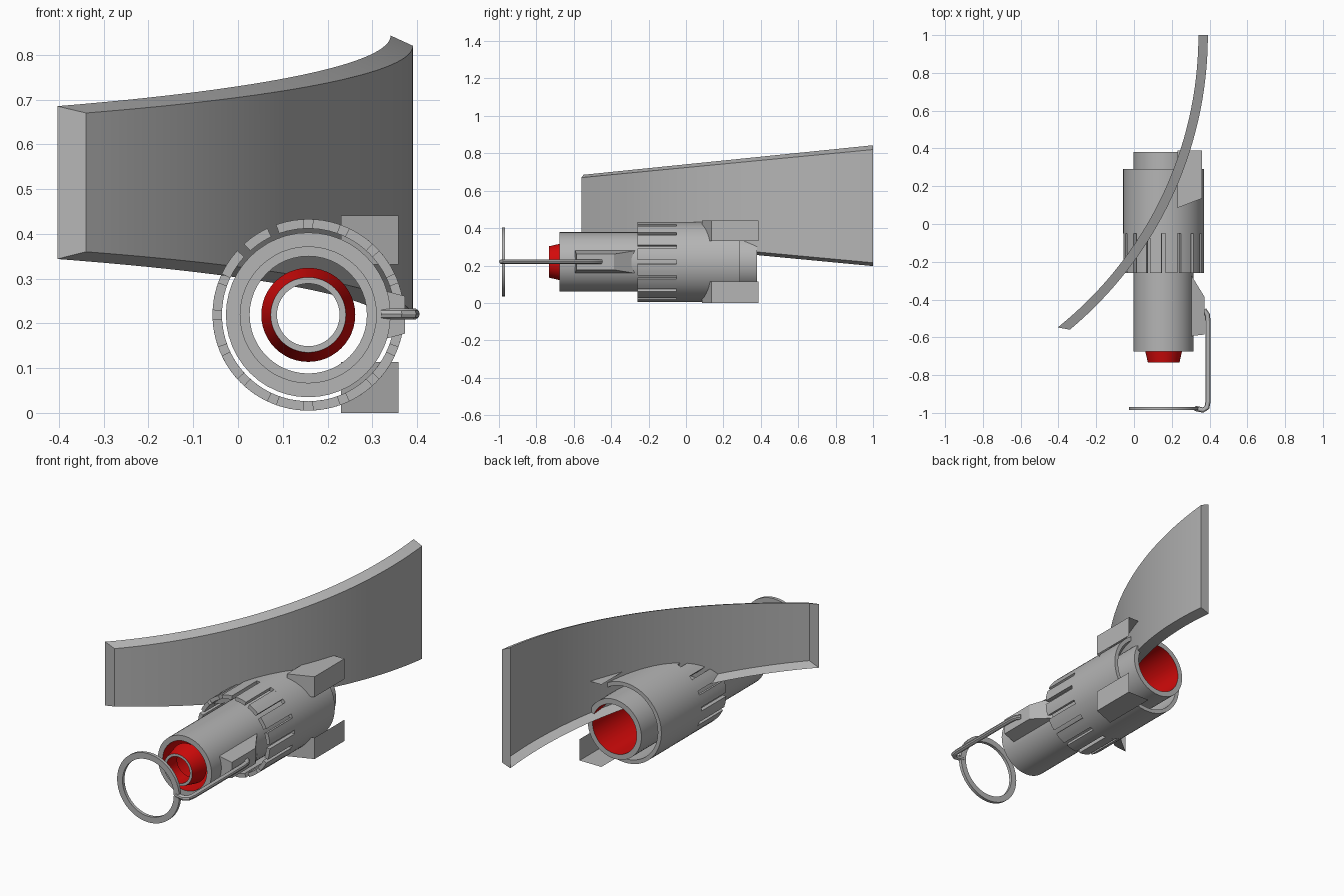
import bpy, bmesh, math
from mathutils import Vector

if "Cube" in bpy.data.objects:
    bpy.data.objects.remove(bpy.data.objects["Cube"])

CX, CZ = 0.157, 0.219  # axis of the barrel


def material(name, color):
    m = bpy.data.materials.new(name)
    m.use_nodes = True
    m.diffuse_color = color
    m.node_tree.nodes["Principled BSDF"].inputs["Base Color"].default_value = color
    return m


GREY = material("grey metal", (0.46, 0.46, 0.46, 1))
RED = material("red lining", (0.65, 0.003, 0.003, 1))


def finish(name, bm):
    bmesh.ops.recalc_face_normals(bm, faces=bm.faces)
    mesh = bpy.data.meshes.new(name)
    bm.to_mesh(mesh)
    bm.free()
    obj = bpy.data.objects.new(name, mesh)
    bpy.context.collection.objects.link(obj)
    mesh.materials.append(GREY)
    mesh.materials.append(RED)
    bpy.ops.object.select_all(action="DESELECT")
    obj.select_set(True)
    bpy.context.view_layer.objects.active = obj
    bpy.ops.object.shade_smooth_by_angle(angle=math.radians(30))


def loft(bm, sections, closed=False, red=(), skip=(), end_cap=True):
    """Skin a row of cross-sections; red and skip list coloured and open strips."""
    rings = [[bm.verts.new(p) for p in s] for s in sections]
    count = len(rings[0])
    pairs = list(zip(rings, rings[1:]))
    if closed:
        pairs.append((rings[-1], rings[0]))
    else:
        bm.faces.new(rings[0])
        if end_cap:
            bm.faces.new(rings[-1])
    for a, b in pairs:
        for i in range(count):
            if i in skip:
                continue
            j = (i + 1) % count
            face = bm.faces.new((a[i], a[j], b[j], b[i]))
            face.material_index = int(i in red)


def spin(profile, angle):
    c, s = math.cos(angle), math.sin(angle)
    return [(CX + r * c, y, CZ + r * s) for r, y in profile]


def lathe(name, profile, red=(), steps=48):
    bm = bmesh.new()
    loft(bm, [spin(profile, math.tau * i / steps) for i in range(steps)],
         closed=True, red=red)
    finish(name, bm)


def tube_profile(outer, inner, front, back):
    return [(outer, front), (outer, back), (inner, back), (inner, front)]


# Barrel with red bore, tapered nozzle, pull ring
lathe("barrel", tube_profile(0.159, 0.131, -0.675, 0.38), red=(2,))
lathe("nozzle", [(0.084, -0.732), (0.105, -0.64), (0.07, -0.64), (0.07, -0.732)],
      red=(0, 1, 2))
lathe("pull_ring", tube_profile(0.184, 0.152, -0.985, -0.968))

# Outer sleeve with slotted front fingers
SLOTS, PARTS = 16, 4
lathe("sleeve", tube_profile(0.214, 0.193, -0.05, 0.29), steps=SLOTS * PARTS)
bm = bmesh.new()
step = math.tau / (SLOTS * PARTS)
finger = tube_profile(0.214, 0.193, -0.26, -0.05)
for k in range(SLOTS):
    start = (k * PARTS + 0.5) * step
    loft(bm, [spin(finger, start + i * step) for i in range(PARTS)])
finish("sleeve_fingers", bm)


# Curved, flaring blade: outer wall with rims, open on the hollow side
def lerp(a, b, t):
    return a + (b - a) * t


def blade_section(t):
    points = []
    for radius, end, low, high in (
        (2.03, 50.2, (0.36, 0.215), (0.67, 0.82)),
        (1.98, 51.4, (0.345, 0.197), (0.684, 0.843)),
    ):
        a = math.radians(end) * (1 - t)
        x = -1.639 + radius * math.cos(a)
        y = 1 - radius * math.sin(a)
        u = (y + 0.56) / 1.56
        ends = [(x, y, lerp(*low, u)), (x, y, lerp(*high, u))]
        points += ends if not points else ends[::-1]
    return points


bm = bmesh.new()
loft(bm, [blade_section(i / 32) for i in range(33)], skip=(2,))
finish("curved_blade", bm)

# Side lugs with slanted noses, open at the back and toward the sleeve
outline = [(0.23, 0.085), (0.359, 0.135), (0.359, 0.388), (0.23, 0.388)]
for name, outer, inner in (("upper_lug", 0.441, 0.332), ("lower_lug", 0, 0.114)):
    bm = bmesh.new()
    loft(bm, [[(x, y, z) for x, y in outline] for z in (outer, inner)],
         skip=(2, 3), end_cap=False)
    finish(name, bm)

# Wedge that holds the rod
bm = bmesh.new()
wedge = []
for x, front, back, half in ((0.29, -0.595, -0.25, 0.064), (0.373, -0.585, -0.385, 0.042)):
    wedge.append([(x, front, CZ - half), (x, back, CZ - half),
                  (x, back, CZ + half), (x, front, CZ + half)])
loft(bm, wedge)
finish("rod_mount", bm)

# Bent rod carrying the ring
path = [(0.37, -0.455), (0.388, -0.48), (0.392, -0.52), (0.392, -0.94),
        (0.386, -0.972), (0.365, -0.985), (0.322, -0.976)]
points = [Vector((x, y, CZ + 0.002)) for x, y in path]
sections = []
for i, p in enumerate(points):
    along = (points[min(i + 1, len(points) - 1)] - points[max(i - 1, 0)]).normalized()
    side = along.cross(Vector((0, 0, 1)))
    ring = []
    for k in range(10):
        a = math.tau * k / 10
        ring.append(p + side * (0.014 * math.cos(a)) + Vector((0, 0, 0.013 * math.sin(a))))
    sections.append(ring)
bm = bmesh.new()
loft(bm, sections)
finish("ring_rod", bm)
